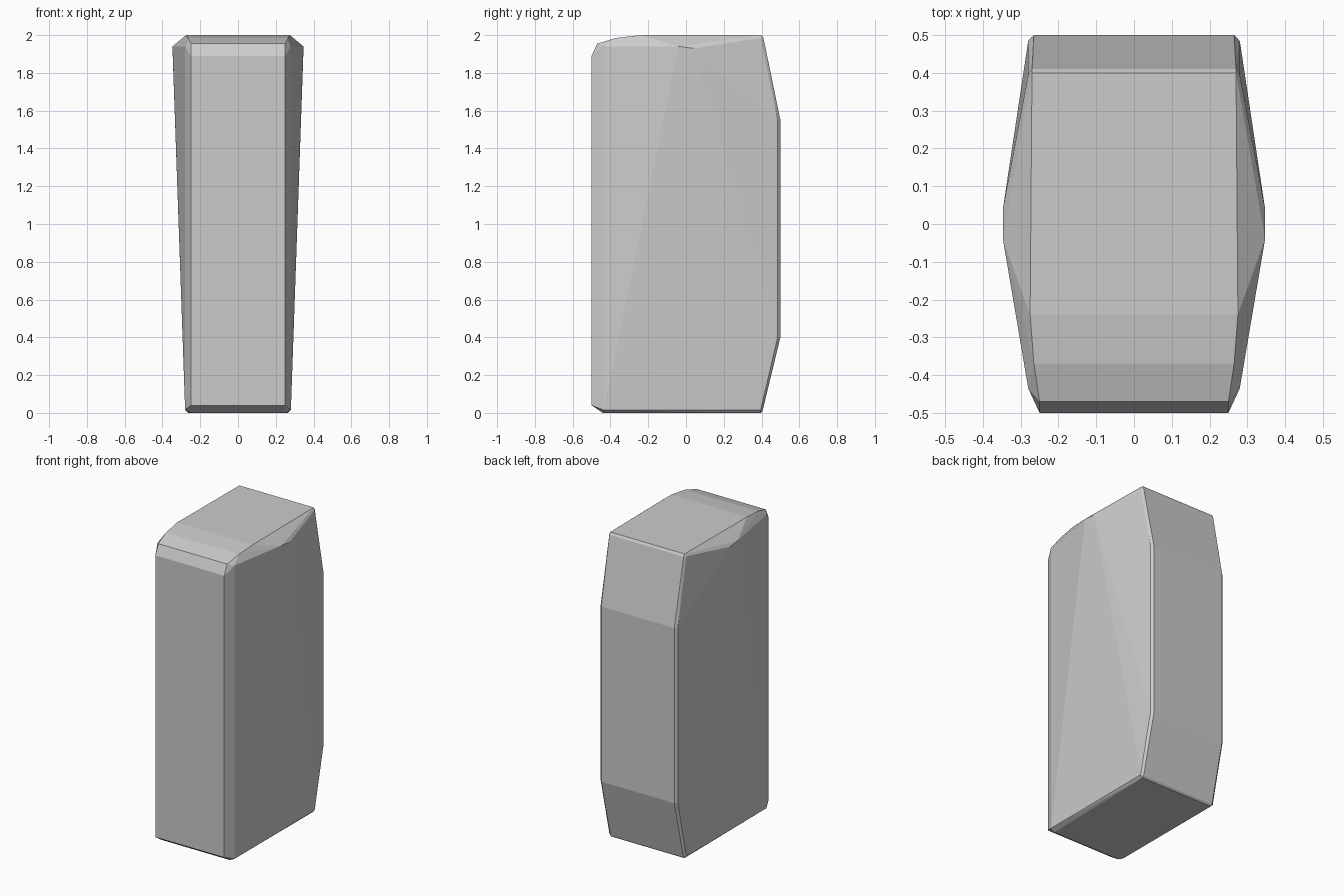
import bpy, bmesh

if "Cube" in bpy.data.objects:
    bpy.data.objects.remove(bpy.data.objects["Cube"])

# centre profile (half width, y, z): flat faces around front, top, back and bottom
centre = [
    (0.25, -0.5, 0.04), (0.25, -0.5, 1.89),
    (0.25, -0.47, 1.955), (0.265, -0.37, 1.985), (0.275, -0.24, 2.0),
    (0.27, 0.40, 2.0), (0.27, 0.41, 1.985),
    (0.265, 0.5, 1.55), (0.265, 0.5, 0.40),
    (0.265, 0.405, 0.01), (0.265, 0.395, 0.0), (0.25, -0.44, 0.0),
]
# side outline, just inside the narrow edge bevels
side = [
    (0.28, -0.435, 0.015), (0.28, -0.435, 1.94),
    (0.28, 0.395, 1.985), (0.28, 0.485, 1.55),
    (0.28, 0.485, 0.40), (0.28, 0.395, 0.015),
]
# raised peak high on each side
peak = [(0.347, -0.04, 1.94), (0.347, 0.04, 1.93)]

# the body is convex, so wrap the mirrored points in a hull
bm = bmesh.new()
for x, y, z in centre + side + peak:
    for s in (-1, 1):
        bm.verts.new((s * x, y, z))
res = bmesh.ops.convex_hull(bm, input=bm.verts[:])
loose = [v for v in bm.verts if not v.link_faces]
bmesh.ops.delete(bm, geom=loose, context='VERTS')
bmesh.ops.dissolve_limit(bm, angle_limit=0.005, verts=bm.verts[:], edges=bm.edges[:])
bmesh.ops.recalc_face_normals(bm, faces=bm.faces[:])

mesh = bpy.data.meshes.new("faceted_block")
bm.to_mesh(mesh)
bm.free()
block = bpy.data.objects.new("faceted_block", mesh)
bpy.context.collection.objects.link(block)
